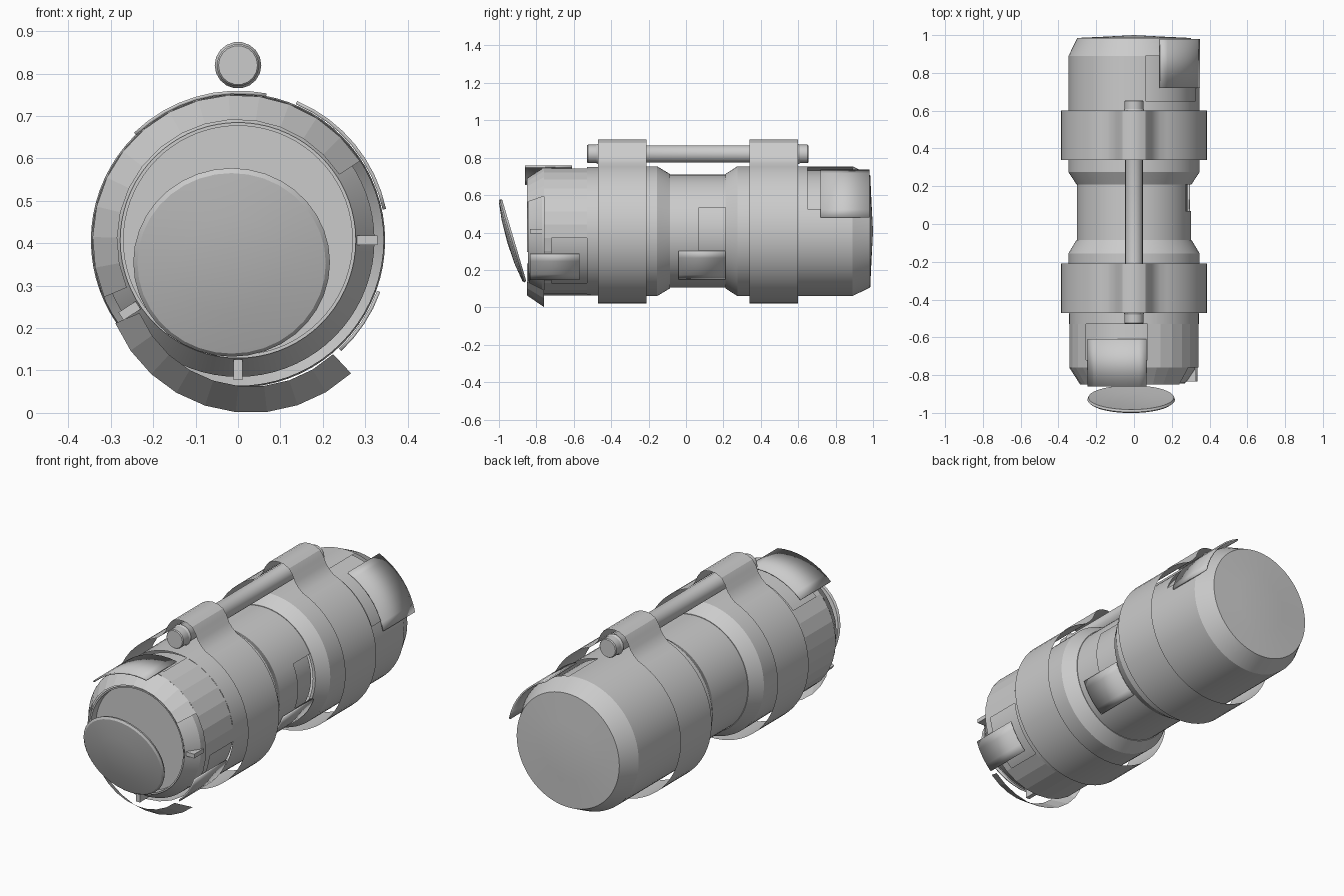
import bpy, bmesh, math

if "Cube" in bpy.data.objects:
    bpy.data.objects.remove(bpy.data.objects["Cube"])

C = 0.407  # height of the long axis

grey = bpy.data.materials.new("grey metal")
grey.diffuse_color = (0.6, 0.6, 0.6, 1)
grey.use_nodes = True
grey.node_tree.nodes["Principled BSDF"].inputs["Base Color"].default_value = grey.diffuse_color


def finish(name, bm, smooth=True):
    bmesh.ops.remove_doubles(bm, verts=bm.verts, dist=0.0002)
    me = bpy.data.meshes.new(name)
    bm.to_mesh(me)
    bm.free()
    me.materials.append(grey)
    ob = bpy.data.objects.new(name, me)
    bpy.context.collection.objects.link(ob)
    if smooth:
        bpy.ops.object.select_all(action='DESELECT')
        bpy.context.view_layer.objects.active = ob
        ob.select_set(True)
        bpy.ops.object.shade_smooth_by_angle(angle=math.radians(25))
    return ob


def shell(name, prof, a0=0, a1=360, step=5, centre=(0, C), holes=(), smooth=True):
    """Sweep (y, r) points around the y axis; holes are (y0, y1, a0, a1)."""
    bm = bmesh.new()
    n = max(1, round((a1 - a0) / step))
    ang = [a0 + (a1 - a0) * j / n for j in range(n + 1)]
    grid = [[bm.verts.new((centre[0] + r * math.cos(math.radians(a)), y,
                           centre[1] + r * math.sin(math.radians(a)))) for a in ang]
            for y, r in prof]
    for i in range(len(prof) - 1):
        ym = (prof[i][0] + prof[i + 1][0]) / 2
        for j in range(n):
            am = (ang[j] + ang[j + 1]) / 2
            if any(h[0] < ym < h[1] and h[2] < am < h[3] for h in holes):
                continue
            bm.faces.new((grid[i][j], grid[i + 1][j], grid[i + 1][j + 1], grid[i][j + 1]))
    return finish(name, bm, smooth)


def plate(name, y0, y1, r, a0, a1, t=0.008, step=7):
    """Thin curved panel lying around the axis."""
    ob = shell(name, [(y0, r), (y1, r)], a0, a1, step)
    m = ob.modifiers.new("thickness", 'SOLIDIFY')
    m.thickness = t
    return ob


# rear canister with a torn opening, its liner and the loose panel
shell("rear_canister", [(0.21, 0.29), (0.21, 0.305), (0.275, 0.347), (0.65, 0.347),
                        (0.89, 0.347), (0.985, 0.3), (0.992, 0.15), (1.0, 0)],
      holes=[(0.65, 0.89, 20, 80)])
shell("rear_liner", [(0.6, 0.325), (0.9, 0.325)])
plate("rear_loose_panel", 0.72, 0.98, 0.357, 12, 67)

# narrow waist with a side opening and raised panel
shell("waist", [(-0.085, 0.302), (0.07, 0.302), (0.21, 0.302)], -180, 180,
      holes=[(0.07, 0.21, -20, 25)])
shell("waist_liner", [(-0.085, 0.28), (0.21, 0.28)])
plate("waist_panel", -0.04, 0.21, 0.315, -55, -20)

# front canister, smooth half and faceted half
shell("front_canister", [(-0.53, 0.343), (-0.155, 0.347), (-0.085, 0.305), (-0.085, 0.28)])
shell("front_casing", [(-0.76, 0.343), (-0.72, 0.343), (-0.61, 0.343), (-0.53, 0.343)],
      -222, 138, 12,
      holes=[(-0.72, -0.53, -56, -11), (-0.72, -0.53, 78, 135)], smooth=False)
shell("front_bevel", [(-0.85, 0.285), (-0.76, 0.343)], 33, 203, 12, smooth=False)
shell("front_bevel_loose", [(-0.85, 0.285), (-0.76, 0.347)], -157, -47, 12,
      centre=(0.03, 0.347), smooth=False)
plate("front_top_panel", -0.86, -0.61, 0.353, 79, 134)
plate("front_side_panel", -0.835, -0.57, 0.357, -47, -20)

# inner barrel and recessed face
shell("front_liner", [(-0.84, 0.275), (-0.77, 0.322), (-0.5, 0.322)])
shell("front_recess", [(-0.80, 0), (-0.80, 0.27), (-0.845, 0.27), (-0.845, 0.278)])

# ribs inside the broken bevel
for k, a in enumerate((0, -90, -147)):
    bm = bmesh.new()
    bmesh.ops.create_cube(bm, size=1)
    ca, sa = math.cos(math.radians(a)), math.sin(math.radians(a))
    for v in bm.verts:
        u, w, y = 0.305 + v.co.x * 0.048, v.co.z * 0.022, -0.795 + v.co.y * 0.08
        v.co = (u * ca - w * sa, y, C + u * sa + w * ca)
    finish("front_rib_%d" % (k + 1), bm, False)

# open tilted lid
lid = shell("lid", [(-0.027, 0), (-0.022, 0.12), (-0.008, 0.222), (0.0, 0.232),
                    (0.012, 0.226), (0.002, 0.12), (-0.002, 0)], step=10, centre=(0, 0))
lid.location = (-0.015, -0.93, 0.355)
lid.rotation_euler = (math.radians(16.5), 0, 0)

# carrying rod with end collars
shell("carry_rod", [(-0.53, 0), (-0.53, 0.046), (-0.525, 0.05), (-0.48, 0.05), (-0.47, 0.055),
                    (-0.45, 0.047), (0.58, 0.047), (0.6, 0.055), (0.61, 0.05), (0.65, 0.05),
                    (0.655, 0.046), (0.655, 0)], step=20, centre=(0, 0.82))

# two ribbon straps that loop round the canister and hump over the rod
hump = [(0.115, 0.79), (0.095, 0.815), (0.08, 0.85), (0.06, 0.878), (0.03, 0.893)]
path = [(0.388 * math.cos(math.radians(a)), C + 0.388 * math.sin(math.radians(a)))
        for a in range(111, 430, 6)]
path += hump + [(0, 0.897)] + [(-x, z) for x, z in reversed(hump)]
for name, y0, y1 in (("front_strap", -0.47, -0.21), ("rear_strap", 0.34, 0.60)):
    bm = bmesh.new()
    a = [bm.verts.new((x, y0, z)) for x, z in path]
    b = [bm.verts.new((x, y1, z)) for x, z in path]
    for i in range(len(path)):
        j = (i + 1) % len(path)
        bm.faces.new((a[i], b[i], b[j], a[j]))
    finish(name, bm)
